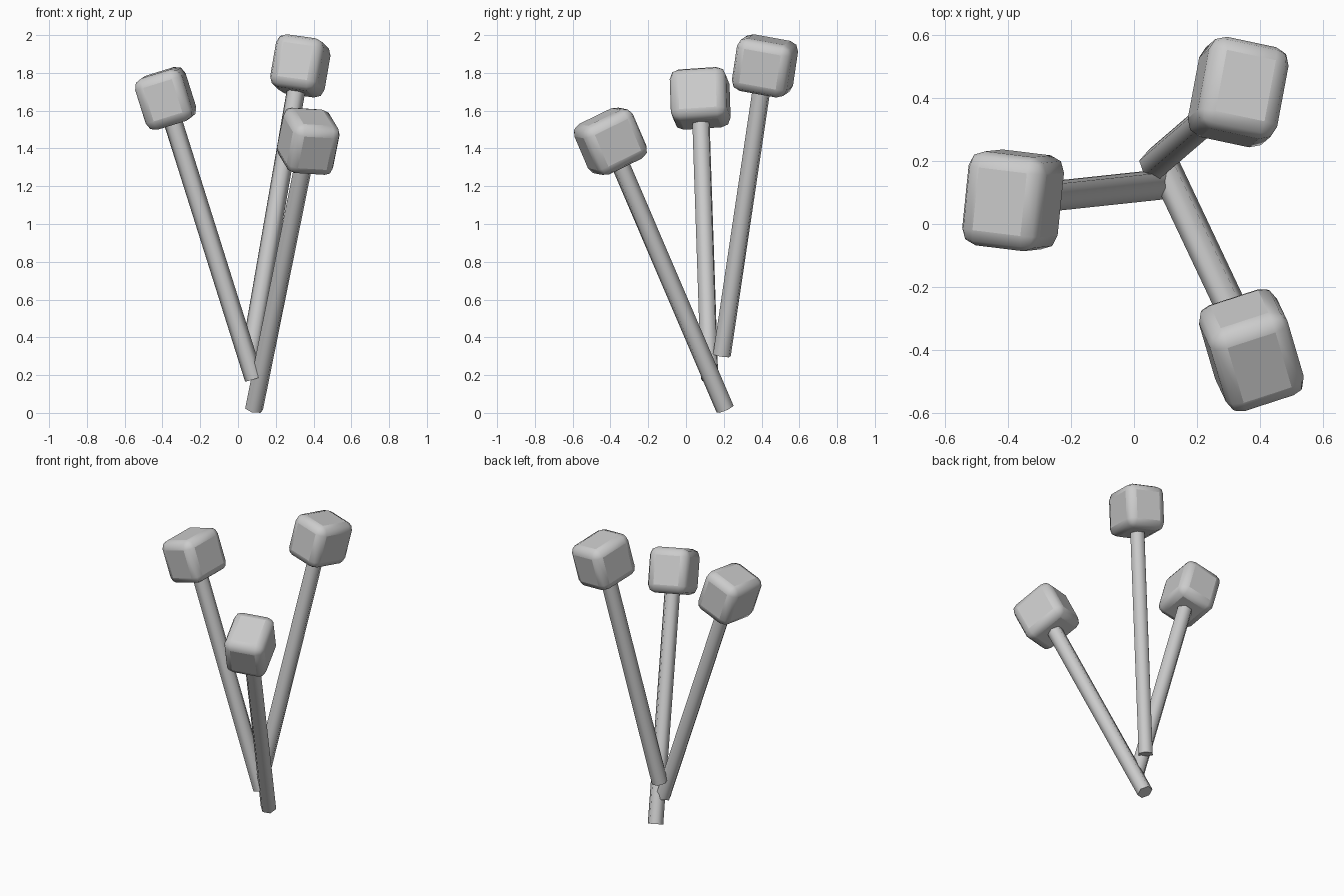
import bpy, math
from mathutils import Vector, Matrix

if "Cube" in bpy.data.objects:
    bpy.data.objects.remove(bpy.data.objects["Cube"])


def frame(base, head, yaw):
    # Local axes: z along the stem, x heading at the given yaw seen from above
    z = (Vector(head) - Vector(base)).normalized()
    c, s = math.cos(math.radians(yaw)), math.sin(math.radians(yaw))
    x = Vector((c, s, -(c * z.x + s * z.y) / z.z)).normalized()
    y = z.cross(x)
    return Matrix((x, y, z)).transposed().to_4x4()


def mallet(name, base, head, yaw):
    base_v, head_v = Vector(base), Vector(head)
    rot = frame(base, head, yaw)

    # Six-sided stem
    length = (head_v - base_v).length
    bpy.ops.mesh.primitive_cylinder_add(vertices=6, radius=0.05, depth=length)
    stem = bpy.context.object
    stem.name = name + "_stem"
    stem.data.transform(Matrix.Rotation(math.radians(30), 4, 'Z'))
    stem.matrix_world = Matrix.Translation((base_v + head_v) / 2) @ rot
    bpy.ops.object.shade_smooth_by_angle(angle=math.radians(65))

    # Rounded block head
    bpy.ops.mesh.primitive_cube_add(size=1)
    block = bpy.context.object
    block.name = name + "_head"
    block.data.transform(Matrix.Diagonal((0.26, 0.30, 0.285, 1)))
    block.matrix_world = Matrix.Translation(head_v) @ rot
    bev = block.modifiers.new("round", 'BEVEL')
    bev.width = 0.05
    bev.segments = 2
    bpy.ops.object.shade_smooth_by_angle(angle=math.radians(50))


mallet("left", (0.085, 0.125, 0.18), (-0.383, 0.075, 1.665), -7)
mallet("back", (0.065, 0.19, 0.305), (0.33, 0.418, 1.837), -12)
mallet("front", (0.085, 0.207, 0.02), (0.372, -0.40, 1.438), 18)
